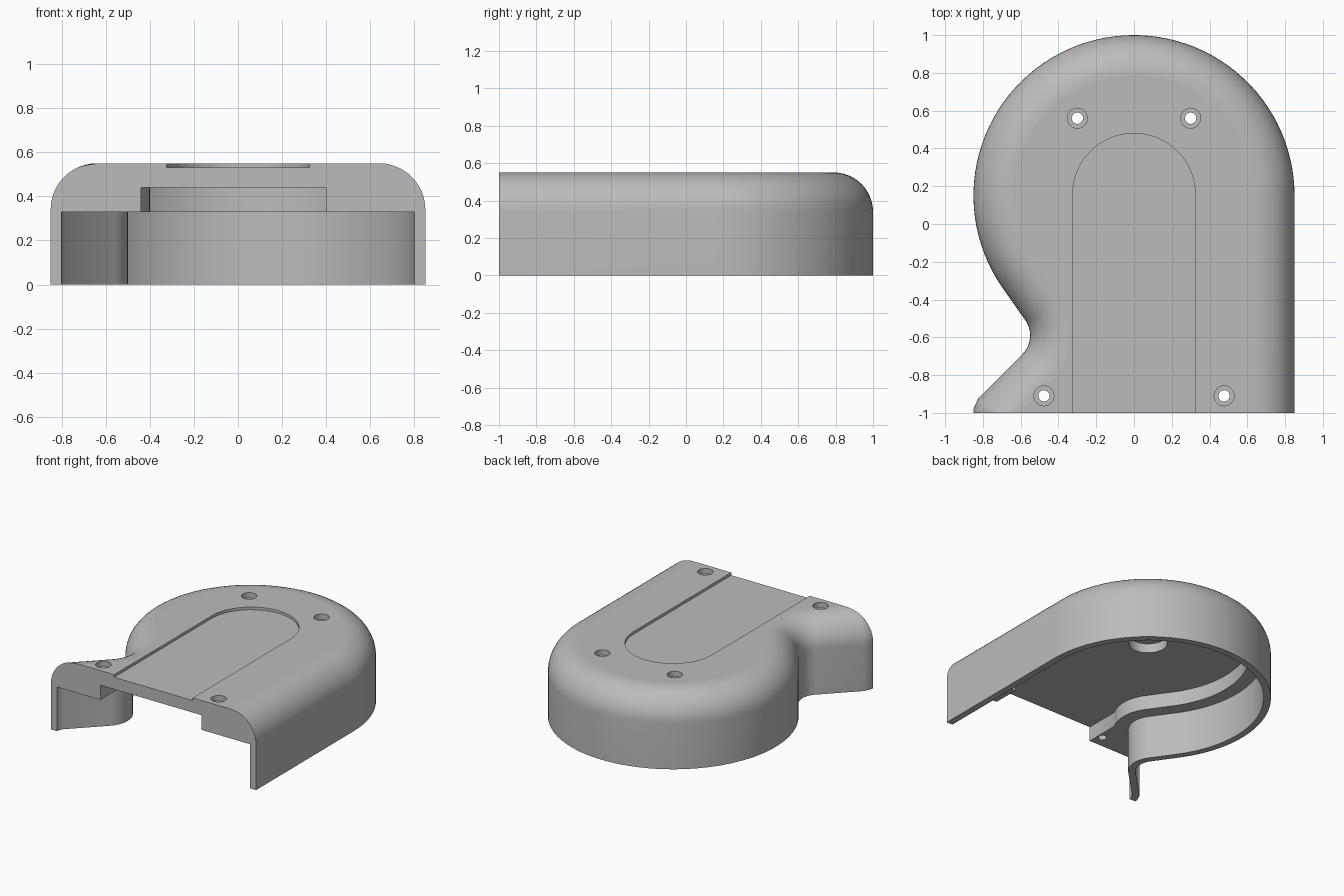
import bpy, bmesh
from math import sin, cos, radians, pi

if "Cube" in bpy.data.objects:
    bpy.data.objects.remove(bpy.data.objects["Cube"], do_unlink=True)

LOBE_Y, LOBE_R = 0.15, 0.85
NOTCH = (-0.69, -0.59)
NOTCH_R = 0.14
HEIGHT, FILLET = 0.55, 0.21

grey = bpy.data.materials.new("plain grey")
grey.use_nodes = True
grey.diffuse_color = (0.5, 0.5, 0.5, 1)
grey.node_tree.nodes["Principled BSDF"].inputs["Base Color"].default_value = (0.5, 0.5, 0.5, 1)


def arc(cx, cy, r, a, b, n):
    angles = [radians(a + (b - a) * i / n) for i in range(n + 1)]
    return [(cx + r * cos(t), cy + r * sin(t)) for t in angles]


def lobe_and_notch(d, notch_end):
    """Side edge, round lobe and concave notch, moved inward by d."""
    return (arc(0, LOBE_Y, LOBE_R - d, 0, 215, 64)
            + arc(*NOTCH, NOTCH_R + d, 35, notch_end, 16))


def outline(d, front=-1.0):
    """Whole cover outline moved inward by d, ending at the open front."""
    pts = [(LOBE_R - d, front)] + lobe_and_notch(d, -45)
    x, y = pts[-1]
    run = min(x + LOBE_R - d, y + 1)
    cx, cy = x - run, y - run
    h = cy + 1
    return pts + [(cx + h / 2, cy + h / 2), (cx, cy - h * 0.6), (cx, front)]


def loft(name, rings):
    """Closed solid through rings of equal point count, given as (points, z)."""
    bm = bmesh.new()
    loops = [[bm.verts.new((x, y, z)) for x, y in pts] for pts, z in rings]
    n = len(loops[0])
    for low, high in zip(loops, loops[1:]):
        for i in range(n):
            j = (i + 1) % n
            bm.faces.new((low[i], low[j], high[j], high[i]))
    bm.faces.new(loops[0][::-1])
    bm.faces.new(loops[-1])
    bmesh.ops.remove_doubles(bm, verts=bm.verts, dist=1e-5)
    bmesh.ops.recalc_face_normals(bm, faces=bm.faces)
    mesh = bpy.data.meshes.new(name)
    bm.to_mesh(mesh)
    bm.free()
    mesh.materials.append(grey)
    obj = bpy.data.objects.new(name, mesh)
    bpy.context.collection.objects.link(obj)
    return obj


def activate(obj):
    bpy.ops.object.select_all(action='DESELECT')
    obj.select_set(True)
    bpy.context.view_layer.objects.active = obj


def cut(obj, points, z0, z1):
    """Remove a straight prism from the object."""
    cutter = loft("cutter", [(points, z0), (points, z1)])
    activate(obj)
    mod = obj.modifiers.new("cut", 'BOOLEAN')
    mod.operation = 'DIFFERENCE'
    mod.solver = 'EXACT'
    mod.object = cutter
    bpy.ops.object.modifier_apply(modifier=mod.name)
    bpy.data.objects.remove(cutter, do_unlink=True)


# Solid body with rounded top edge
rings = [(outline(0), 0)]
for i in range(13):
    t = pi / 2 * i / 12
    rings.append((outline(FILLET * (1 - cos(t))), HEIGHT - FILLET + FILLET * sin(t)))
cover = loft("housing_cover", rings)

# Main cavity, open below and at the front
cut(cover, outline(0.05, -1.1), -0.1, 0.33)

# Narrower upper cavity, leaving a ledge and two screw blocks at the front
upper = ([(0.4, -1.1), (0.4, -0.8), (0.7, -0.8)]
         + lobe_and_notch(0.15, -30) + [(-0.44, -1.1)])
cut(cover, upper, 0.2, 0.44)

# Round recess in the ceiling
cut(cover, arc(0, LOBE_Y, 0.135, 0, 350, 35), 0.4, 0.51)

# Shallow slot in the top
cut(cover, [(0.325, -1.1)] + arc(0, 0.155, 0.325, 0, 180, 32) + [(-0.325, -1.1)], 0.53, 0.7)

# Counterbored screw holes
for x, y in ((0.3, 0.56), (0.477, -0.91)):
    for side in (-1, 1):
        cut(cover, arc(side * x, y, 0.053, 0, 345, 23), 0.51, 0.7)
        cut(cover, arc(side * x, y, 0.03, 0, 345, 23), 0.2, 0.7)

# Smooth curves, flat horizontal faces
activate(cover)
bpy.ops.object.shade_smooth_by_angle(angle=radians(28))
for face in cover.data.polygons:
    if abs(face.normal.z) > 0.999 or face.normal.y < -0.999:
        face.use_smooth = False
